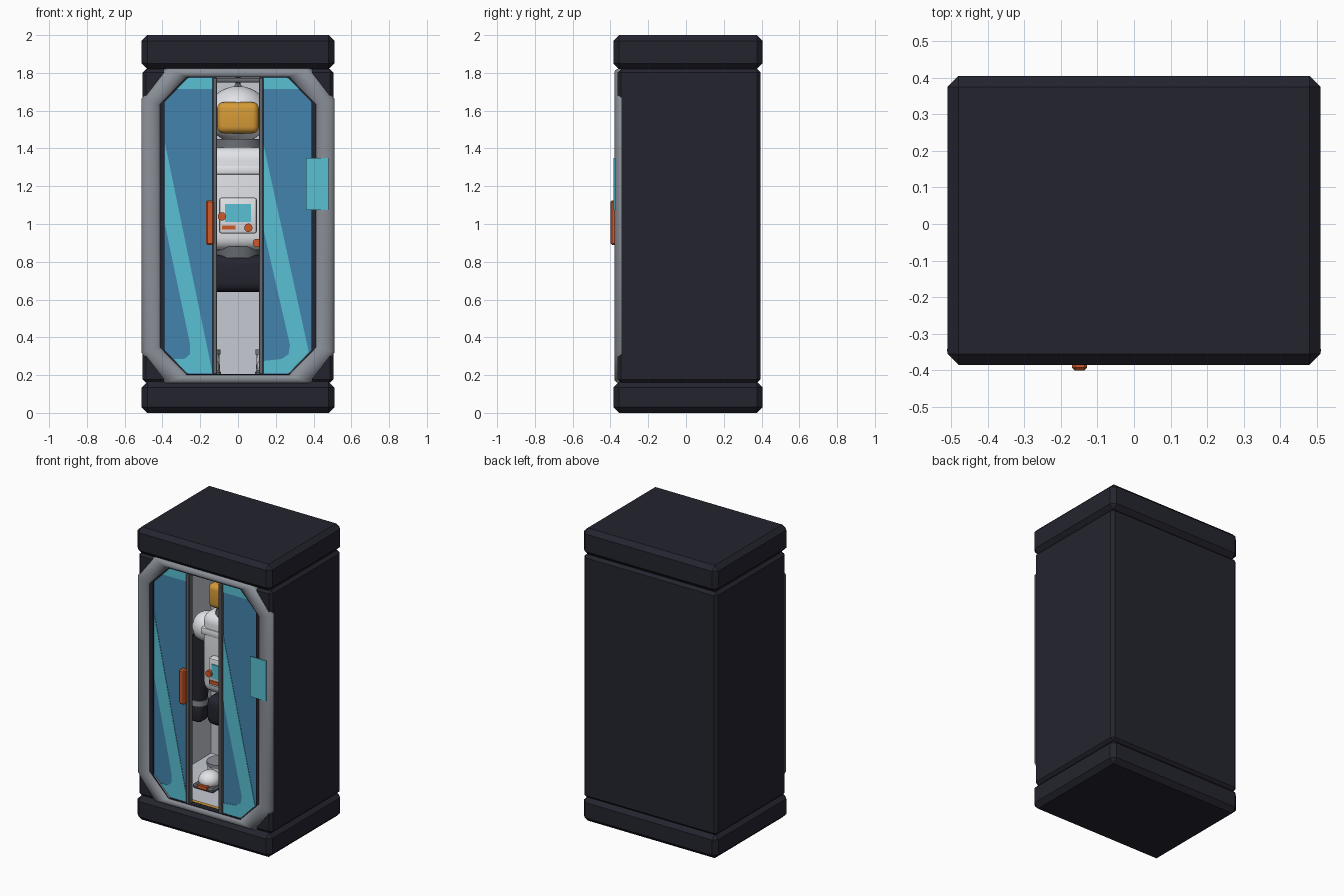
import bpy, bmesh, math
from mathutils import Vector

if "Cube" in bpy.data.objects:
    bpy.data.objects.remove(bpy.data.objects["Cube"])


def mat(name, r, g, b):
    m = bpy.data.materials.new(name)
    m.diffuse_color = tuple((c / 255 / 12.92 if c < 11 else ((c / 255 + 0.055) / 1.055) ** 2.4) for c in (r, g, b)) + (1,)
    m.use_nodes = True
    m.node_tree.nodes["Principled BSDF"].inputs["Base Color"].default_value = m.diffuse_color
    return m


DARK = mat("dark navy", 36, 36, 47)
GREY = mat("frame grey", 138, 143, 151)
TRIM = mat("trim grey", 100, 104, 110)
LIGHT = mat("liner light grey", 198, 202, 210)
WHITE = mat("suit white", 232, 234, 238)
GLASS = mat("glass blue", 68, 132, 174)
CYAN = mat("cyan", 88, 192, 212)
ORANGE = mat("orange", 208, 90, 42)
GOLD = mat("visor gold", 214, 155, 55)


def make(name, bm, material, smooth=False):
    me = bpy.data.meshes.new(name)
    bm.to_mesh(me)
    bm.free()
    ob = bpy.data.objects.new(name, me)
    bpy.context.collection.objects.link(ob)
    me.materials.append(material)
    bpy.ops.object.select_all(action='DESELECT')
    ob.select_set(True)
    bpy.context.view_layer.objects.active = ob
    if smooth:
        bpy.ops.object.shade_smooth_by_angle(angle=math.radians(40))
    return ob


def box(name, lo, hi, material, bevel=0.0, seg=1):
    bm = bmesh.new()
    bmesh.ops.create_cube(bm, size=1)
    for v in bm.verts:
        v.co = [lo[i] + (v.co[i] + 0.5) * (hi[i] - lo[i]) for i in range(3)]
    if bevel:
        bmesh.ops.bevel(bm, geom=bm.edges[:], offset=bevel, segments=seg, affect='EDGES', profile=0.5)
    return make(name, bm, material, seg > 1)


def ball(name, c, r, material):
    bm = bmesh.new()
    bmesh.ops.create_uvsphere(bm, u_segments=32, v_segments=16, radius=1)
    for v in bm.verts:
        v.co = [c[i] + v.co[i] * r[i] for i in range(3)]
    return make(name, bm, material, True)


def rod(name, a, b, r1, r2, material):
    a, b = Vector(a), Vector(b)
    bm = bmesh.new()
    bmesh.ops.create_cone(bm, cap_ends=True, segments=24, radius1=r1, radius2=r2, depth=(b - a).length)
    q = (b - a).to_track_quat('Z', 'Y')
    for v in bm.verts:
        v.co = q @ v.co + (a + b) / 2
    return make(name, bm, material, True)


def plate(name, pts, y0, y1, material):
    """Outline in x, z extruded from y0 to y1."""
    bm = bmesh.new()
    f = bm.faces.new([bm.verts.new((x, y0, z)) for x, z in pts])
    ext = bmesh.ops.extrude_face_region(bm, geom=[f])
    for v in ext['geom']:
        if isinstance(v, bmesh.types.BMVert):
            v.co.y = y1
    bmesh.ops.recalc_face_normals(bm, faces=bm.faces[:])
    return make(name, bm, material)


def octagon(hx, z0, z1, cx, cz):
    return [(hx, z0 + cz), (hx, z1 - cz), (hx - cx, z1), (cx - hx, z1),
            (-hx, z1 - cz), (-hx, z0 + cz), (cx - hx, z0), (hx - cx, z0)]


# cabinet: plinth, roof and hollow shell
box("plinth", (-.51, -.385, 0), (.51, .405, .165), DARK, .03)
box("roof", (-.51, -.385, 1.82), (.51, .405, 2), DARK, .03)
shell = box("cabinet_shell", (-.505, -.362, .16), (.505, .395, 1.82), DARK, .018)
for cutter in (plate("cut_door", octagon(.39, .205, 1.775, .12, .125), -.5, -.25, DARK),
               box("cut_cavity", (-.46, -.32, .18), (.46, .36, 1.8), DARK)):
    cutter.hide_render = True
    mod = shell.modifiers.new("cut", 'BOOLEAN')
    mod.object, mod.operation, mod.solver = cutter, 'DIFFERENCE', 'EXACT'
    bpy.context.view_layer.objects.active = shell
    bpy.ops.object.modifier_apply(modifier=mod.name)
    bpy.data.objects.remove(cutter)

# light liner inside the cavity
for n, lo, hi in (("liner_back", (-.455, .345, .185), (.455, .358, 1.795)),
                  ("liner_left", (-.458, -.318, .185), (-.445, .35, 1.795)),
                  ("liner_right", (.445, -.318, .185), (.458, .35, 1.795)),
                  ("liner_floor", (-.455, -.318, .182), (.455, .35, .195)),
                  ("liner_ceiling", (-.455, -.318, 1.785), (.455, .35, 1.798))):
    box(n, lo, hi, LIGHT)
box("floor_strip", (-.4, -.31, .193), (.4, -.285, .2), GOLD)

# rounded octagonal door frame
outer = octagon(.512, .155, 1.825, .125, .165)
inner = octagon(.405, .205, 1.775, .145, .145)
bm = bmesh.new()
N = 12
rings = []
for i in range(N + 1):
    t = math.pi * i / N
    k = (1 - math.cos(t)) / 2
    rings.append([bm.verts.new((o[0] + (p[0] - o[0]) * k, -.342 - .037 * math.sin(t), o[1] + (p[1] - o[1]) * k))
                  for o, p in zip(outer, inner)])
for i in range(N + 1):
    r, s = rings[i], rings[(i + 1) % (N + 1)]
    for j in range(8):
        bm.faces.new((r[j], r[(j + 1) % 8], s[(j + 1) % 8], s[j]))
bmesh.ops.recalc_face_normals(bm, faces=bm.faces[:])
make("door_frame", bm, GREY, True)

# sliding glass panels, top bands and edge trims
for side, s in (("left", -1), ("right", 1)):
    plate(side + "_glass", [(s * x, z) for x, z in ((.39, .33), (.27, .205), (.125, .205),
          (.125, 1.775), (.27, 1.775), (.39, 1.65))], -.338, -.35, GLASS)
    plate(side + "_glass_band", [(s * x, z) for x, z in ((.13, 1.715), (.13, 1.772),
          (.27, 1.772), (.325, 1.715))], -.349, -.353, CYAN)
    box(side + "_door_trim", (s * .1225 - .0125, -.37, .205), (s * .1225 + .0125, -.33, 1.775), TRIM, .004)
plate("left_glare", [(-.387, 1.43), (-.135, .21), (-.27, .21), (-.345, .285), (-.285, .285),
      (-.255, .31), (-.255, .37), (-.387, 1.0)], -.349, -.353, CYAN)
plate("right_glare", [(.133, 1.43), (.375, .32), (.27, .21), (.133, .21), (.133, .275),
      (.23, .285), (.268, .31), (.275, .36), (.133, .98)], -.349, -.353, CYAN)
box("door_handle", (-.17, -.4, .89), (-.128, -.355, 1.125), ORANGE, .008)
box("status_plate", (.36, -.384, 1.075), (.48, -.377, 1.35), CYAN)

# hanger
rod("hanger_rail", (-.44, 0, 1.76), (.44, 0, 1.76), .012, .012, TRIM)
rod("hanger_stem", (0, .02, 1.68), (0, .02, 1.785), .012, .012, TRIM)
for s in (-1, 1):
    rod("hanger_arm", (0, -.02, 1.74), (s * .05, -.02, 1.68), .01, .01, TRIM)
rod("hanger_bar", (-.05, -.02, 1.68), (.05, -.02, 1.68), .01, .01, TRIM)

# helmet
ball("helmet", (0, 0, 1.58), (.165, .165, .15), WHITE)
box("visor", (-.11, -.18, 1.48), (.11, -.06, 1.645), GOLD, .035, 4)
rod("neck_ring", (0, 0, 1.405), (0, 0, 1.45), .14, .13, TRIM)

# suit torso and hips
box("torso", (-.2, -.13, .86), (.2, .13, 1.41), WHITE, .07, 5)
box("yoke", (-.19, -.138, 1.26), (.19, .1, 1.31), WHITE, .012, 2)
rod("waist_ring", (0, 0, .82), (0, 0, .88), .12, .12, TRIM)
box("hips", (-.17, -.12, .64), (.17, .12, .835), DARK, .05, 4)

# chest pack
box("chest_pack", (-.1, -.18, .95), (.1, -.11, 1.14), WHITE, .012, 2)
box("pack_screen", (-.07, -.186, 1.01), (.07, -.179, 1.105), CYAN)
box("pack_bar", (-.085, -.187, .97), (-.012, -.178, .992), ORANGE)
for x, z in ((-.085, 1.04), (.055, .98), (.1, .9)):
    rod("pack_knob", (x, -.2, z), (x, -.11, z), .022, .022, ORANGE)

# arms and boots on both sides
for side, s in (("left", -1), ("right", 1)):
    ball(side + "_shoulder", (s * .235, 0, 1.25), (.09, .09, .1), WHITE)
    rod(side + "_sleeve", (s * .29, -.01, .75), (s * .255, 0, 1.22), .055, .07, DARK)
    rod(side + "_cuff", (s * .292, -.01, .715), (s * .29, -.01, .755), .06, .06, GREY)
    box(side + "_glove", (s * .295 - .05, -.06, .6), (s * .295 + .05, .04, .72), DARK, .025, 3)
    box(side + "_boot_sole", (s * .17 - .08, -.14, .195), (s * .17 + .08, .13, .225), TRIM, .01)
    ball(side + "_boot_toe", (s * .17, -.06, .245), (.07, .075, .06), WHITE)
    rod(side + "_boot_shaft", (s * .17, .04, .22), (s * .17, .04, .33), .075, .07, WHITE)
    rod(side + "_boot_collar", (s * .17, .04, .31), (s * .17, .04, .335), .078, .078, GREY)
    box(side + "_boot_tip", (s * .17 - .04, -.148, .205), (s * .17 + .04, -.12, .235), ORANGE, .005)
